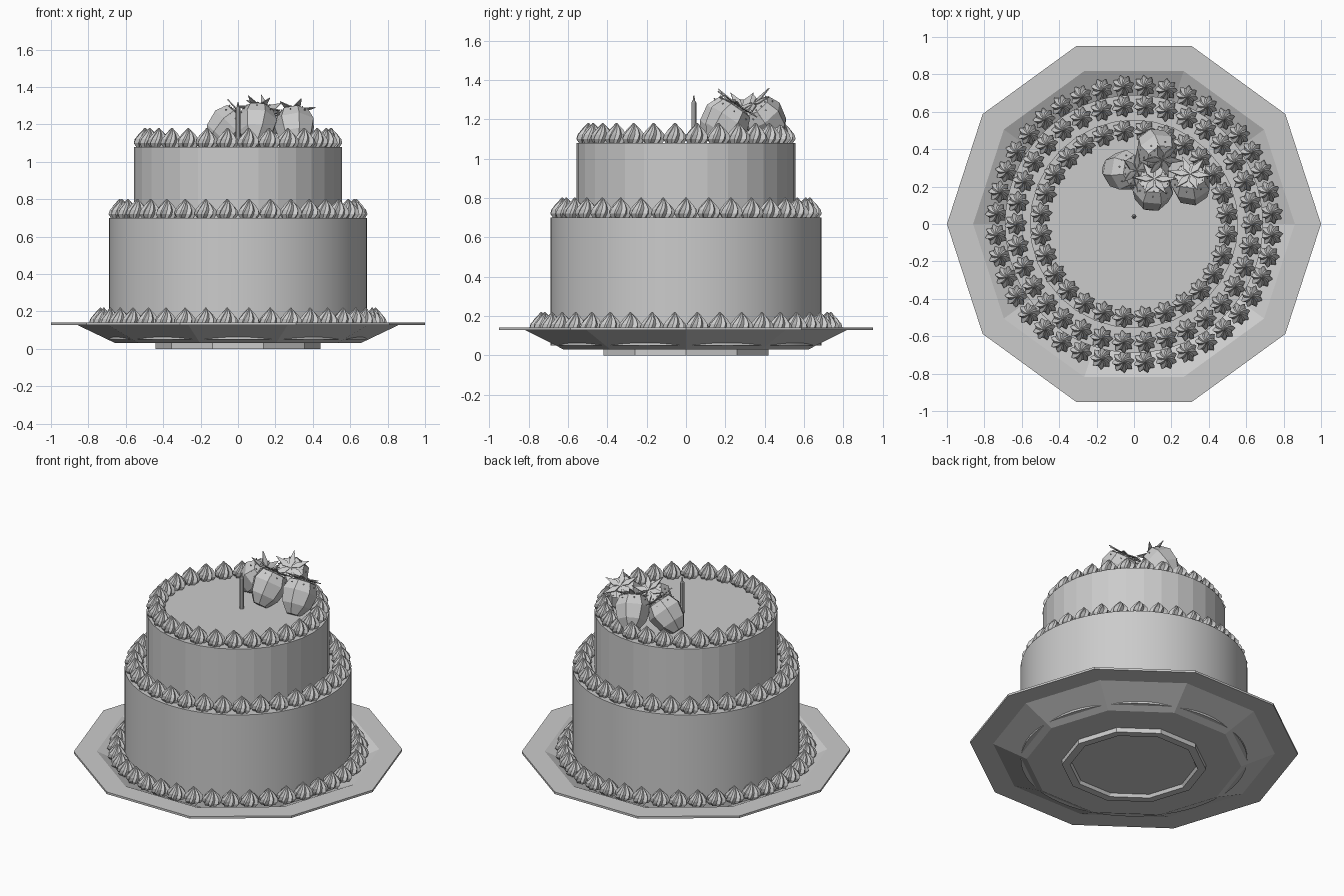
import bpy, math
from math import sin, cos, pi
from mathutils import Vector, Matrix

if "Cube" in bpy.data.objects:
    bpy.data.objects.remove(bpy.data.objects["Cube"])


def make(name, verts, faces, smooth=False):
    me = bpy.data.meshes.new(name)
    me.from_pydata(verts, [], faces)
    me.update()
    ob = bpy.data.objects.new(name, me)
    bpy.context.collection.objects.link(ob)
    if smooth:
        bpy.ops.object.select_all(action='DESELECT')
        ob.select_set(True)
        bpy.context.view_layer.objects.active = ob
        bpy.ops.object.shade_smooth_by_angle(angle=math.radians(30))
    return ob


def lathe(profile, n, lobe=1.0, twist=0.0):
    """Revolve (r, z) points bottom to top; lobe < 1 pulls in every other column."""
    verts, faces = [], []
    for k, (r, z) in enumerate(profile):
        for i in range(n):
            a = 2 * pi * i / n + twist * k
            rr = r * (lobe if i % 2 else 1)
            verts.append(Vector((rr * cos(a), rr * sin(a), z)))
    for k in range(len(profile) - 1):
        for i in range(n):
            j = (i + 1) % n
            faces.append((k * n + i, k * n + j, (k + 1) * n + j, (k + 1) * n + i))
    faces.append(tuple(reversed(range(n))))
    faces.append(tuple(range((len(profile) - 1) * n, len(profile) * n)))
    return verts, faces


def add(dst, part, mat):
    off = len(dst[0])
    dst[0].extend(mat @ Vector(v) for v in part[0])
    dst[1].extend(tuple(i + off for i in f) for f in part[1])


# Ten-sided plate with foot ring
make("plate", *lathe([(0.38, 0.02), (0.39, 0), (0.44, 0), (0.44, 0.03), (0.655, 0.03),
                      (0.86, 0.128), (1, 0.128), (1, 0.142), (0.86, 0.142), (0.67, 0.05)], 10))

# Cake tiers
make("lower_tier", *lathe([(0.69, 0.05), (0.69, 0.70)], 64), smooth=True)
make("upper_tier", *lathe([(0.557, 0.70), (0.557, 1.08)], 32))

# Rings of piped, twisted cream
dollop = lathe([(0.048, 0), (0.061, 0.02), (0.056, 0.042), (0.037, 0.066),
                (0.017, 0.086), (0.003, 0.102)], 16, 0.74, 0.16)
for name, r, z, n in (("lower_cream", 0.738, 0.118, 40),
                      ("middle_cream", 0.632, 0.70, 34),
                      ("top_cream", 0.50, 1.08, 28)):
    ring = ([], [])
    for i in range(n):
        a = pi / 2 + 2 * pi * (i + 0.5) / n
        add(ring, dollop, Matrix.Translation((r * cos(a), r * sin(a), z)) @ Matrix.Rotation(a, 4, 'Z'))
    make(name, *ring)

# Candle with pointed wick
make("candle", *lathe([(0.013, 1.08), (0.013, 1.285), (0.006, 1.295), (0.003, 1.32)], 8))
bpy.data.objects["candle"].location.y = 0.04

# Strawberries: local z runs from tip to leafy end
body = lathe([(0.045, -0.125), (0.092, -0.065), (0.112, 0.02), (0.085, 0.085), (0.03, 0.098)], 7)
leaf_v, leaf_f = [], []
for i in range(6):
    a = 2 * pi * i / 6
    for d, rr, z in ((-0.4, 0.05, 0.106), (0.4, 0.05, 0.106), (0, 0.118, 0.112), (0, 0.0, 0.104)):
        leaf_v.append((rr * cos(a + d), rr * sin(a + d), z))
    b = 4 * i
    leaf_f += [(b + 3, b, b + 2), (b + 3, b + 2, b + 1)]
seed = lathe([(0.004, -0.003), (0.004, 0.003)], 4)
seeds = ([], [])
for rr, z, n in ((0.074, 0.091, 14), (0.091, 0.062, 14)):
    for i in range(n):
        a = 2 * pi * i / n
        add(seeds, seed, Matrix.Translation((rr * cos(a), rr * sin(a), z)))

# x, y, z, lean direction (towards the cluster centre), lean angle
for k, (x, y, z, dx, dy, lean) in enumerate((
        (-0.055, 0.285, 1.185, 1.0, 0.0, 0.75),
        (0.12, 0.40, 1.20, 0.5, -0.9, 0.70),
        (0.305, 0.21, 1.185, -0.1, 1.0, 0.60),
        (0.10, 0.18, 1.20, 0.15, 1.0, 0.65))):
    d = Vector((dx, dy, 0)).normalized()
    axis = d * sin(lean) + Vector((0, 0, cos(lean)))
    mat = Matrix.Translation((x, y, z)) @ axis.to_track_quat('Z', 'Y').to_matrix().to_4x4()
    for label, part in (("body", body), ("leaves", (leaf_v, leaf_f)), ("seeds", seeds)):
        dst = ([], [])
        add(dst, part, mat @ Matrix.Rotation(k * 0.4, 4, 'Z'))
        ob = make(f"strawberry_{k + 1}_{label}", *dst)
        if label == "leaves":
            ob.modifiers.new("thickness", 'SOLIDIFY').thickness = 0.006
